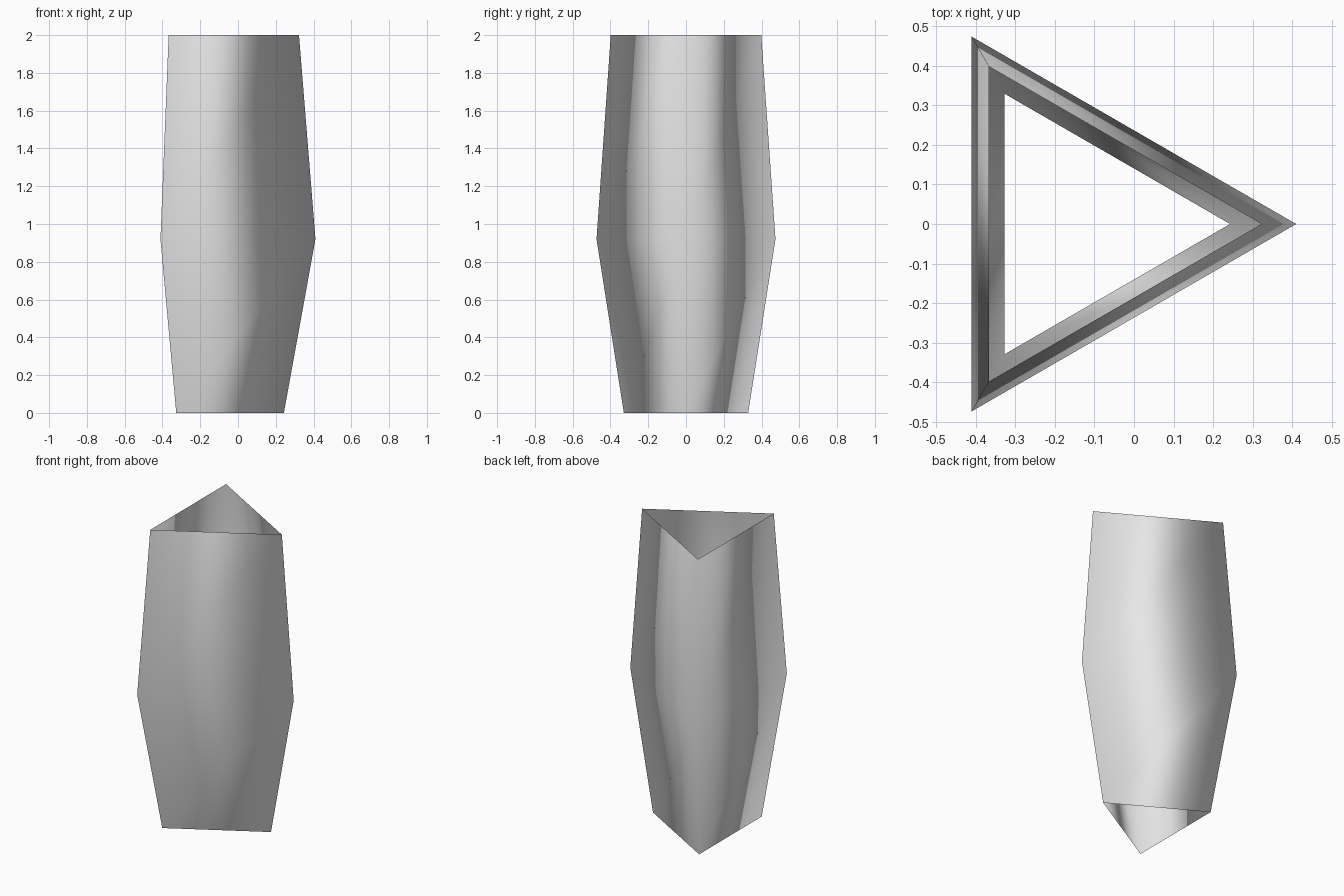
import bpy
import bmesh
from math import cos, sin, tau

cube = bpy.data.objects.get("Cube")
if cube:
    bpy.data.objects.remove(cube, do_unlink=True)

# Plain pale grey material
GREY = (0.8, 0.8, 0.8, 1.0)
mat = bpy.data.materials.new("pale grey")
mat.use_nodes = True
mat.diffuse_color = GREY
mat.node_tree.nodes["Principled BSDF"].inputs["Base Color"].default_value = GREY

# Open three-sided tube: (height, corner radius) of each ring, bottom to top
SIDES = 3
CENTRE_X = -0.137
PROFILE = [(0.0, 0.38), (0.92, 0.547), (2.0, 0.46)]

bm = bmesh.new()
rings = [
    [bm.verts.new((CENTRE_X + r * cos(tau * i / SIDES), r * sin(tau * i / SIDES), z))
     for i in range(SIDES)]
    for z, r in PROFILE
]

# Walls between neighbouring rings, both ends left open
for low, high in zip(rings, rings[1:]):
    for i in range(SIDES):
        j = (i + 1) % SIDES
        wall = bm.faces.new((low[i], low[j], high[j], high[i]))
        wall.smooth = True

mesh = bpy.data.meshes.new("triangular_tube")
bm.to_mesh(mesh)
bm.free()
mesh.materials.append(mat)
tube = bpy.data.objects.new("triangular_tube", mesh)
bpy.context.collection.objects.link(tube)
